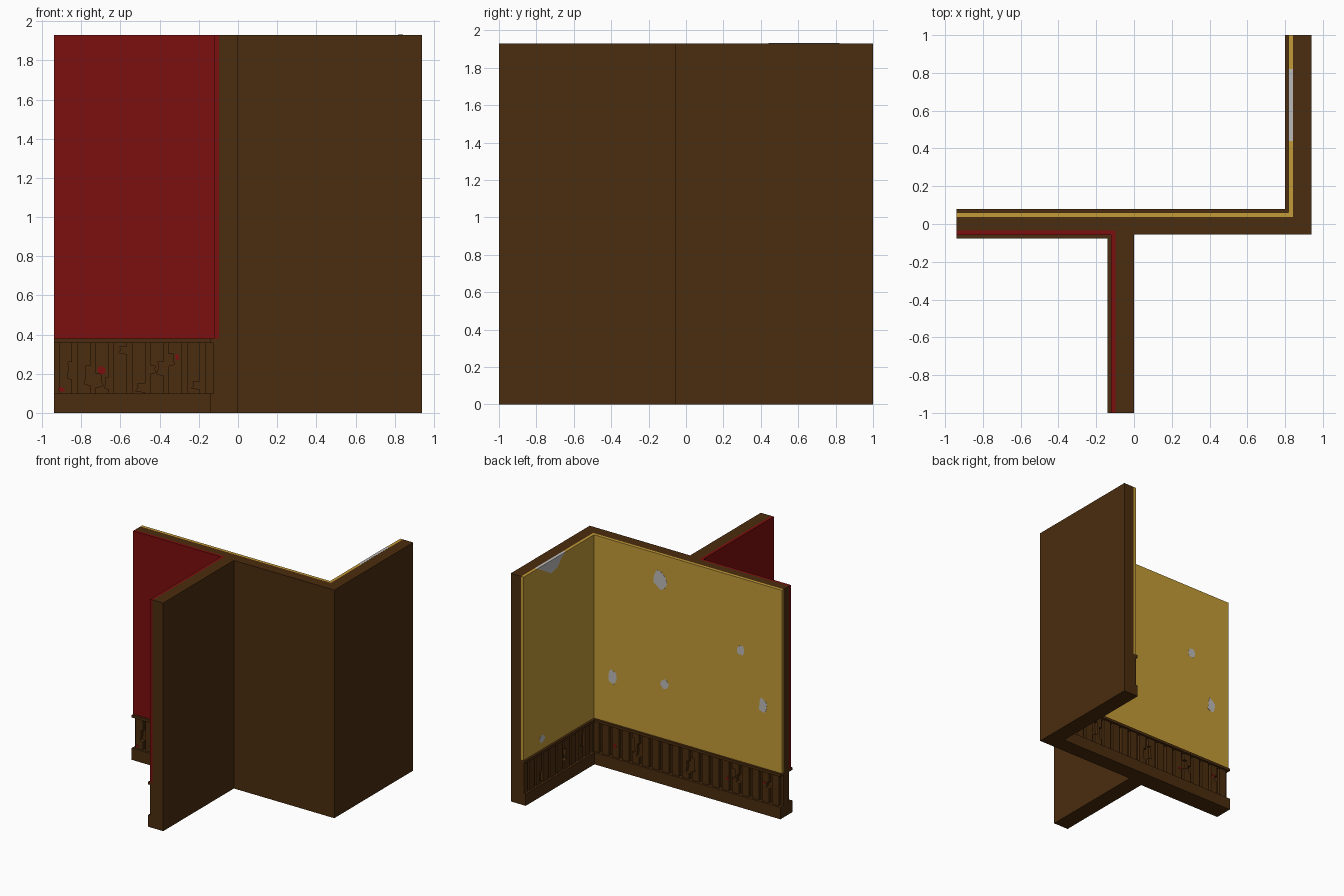
import bpy, bmesh, math, random
from mathutils import Vector

cube = bpy.data.objects.get("Cube")
if cube:
    bpy.data.objects.remove(cube, do_unlink=True)
random.seed(4)


def material(name, rgb):
    m = bpy.data.materials.new(name)
    m.use_nodes = True
    m.diffuse_color = (*rgb, 1)
    m.node_tree.nodes["Principled BSDF"].inputs["Base Color"].default_value = (*rgb, 1)
    return m


WOOD = material("dark wood", (0.069, 0.025, 0.0044))
RED = material("red paint", (0.202, 0.0044, 0.0044))
YELLOW = material("yellow plaster", (0.55, 0.33, 0.04))
GREY = material("bare grey plaster", (0.51, 0.50, 0.49))

HEIGHT, RAIL, BASE = 1.93, 0.38, 0.10
PITCH, GROOVE = 0.0935, 0.026
SKIN, SLAT, TRIM = 0.024, 0.026, 0.043     # outward thickness from the wall core

# Wall sides: origin, along-wall axis, outward axis
X, Y, Z = Vector((1, 0, 0)), Vector((0, 1, 0)), Vector((0, 0, 1))
BACK = (Y * 0.037, X, Y)
SIDE = (X * 0.843, Y, -X)
FRONT = (Y * -0.035, X, -Y)
SPUR = (X * -0.098, Y, -X)
FLOOR = (Vector(), X, Z)


def prism(name, frame, outlines, d0, d1, mat):
    """Extrude outlines drawn on a wall side (or in plan) from depth d0 to d1."""
    origin, along, out = frame
    up = Y if frame is FLOOR else Z
    bm = bmesh.new()
    for pts in outlines:
        low = [bm.verts.new(origin + along * u + up * v + out * d0) for u, v in pts]
        top = [bm.verts.new(origin + along * u + up * v + out * d1) for u, v in pts]
        bm.faces.new(low)
        bm.faces.new(top)
        n = len(pts)
        for i in range(n):
            j = (i + 1) % n
            bm.faces.new((low[i], low[j], top[j], top[i]))
    bmesh.ops.recalc_face_normals(bm, faces=bm.faces)
    me = bpy.data.meshes.new(name)
    bm.to_mesh(me)
    bm.free()
    me.materials.append(mat)
    ob = bpy.data.objects.new(name, me)
    bpy.context.collection.objects.link(ob)
    return ob


def rect(u0, u1, v0, v1):
    return [(u0, v0), (u1, v0), (u1, v1), (u0, v1)]


def blob(u, v, w, h, n=11):
    """Ragged chip outline."""
    pts = []
    for i in range(n):
        a = 2 * math.pi * i / n
        r = random.uniform(0.7, 1.1) / 2
        pts.append((u + w * r * math.cos(a), v + h * r * math.sin(a)))
    return pts


def edge(u, bites, side):
    """One slat edge, bottom to top; a bite widens the groove next to it."""
    pts = [(u, BASE - 0.005)]
    for g, z0, z1, depth in sorted(bites, key=lambda b: b[1]):
        if abs(g - u) < GROOVE and depth * side > 0:
            pts += [(u, z0), (u + depth, z0 + 0.008),
                    (u + depth * 0.7, (z0 + z1) / 2), (u + depth * 0.8, z1), (u, z1)]
    return pts + [(u, RAIL - 0.018)]


def slats(lo, hi, bites):
    outlines = []
    g = -0.18 - PITCH * 10
    while g < hi:
        l, r = max(g + GROOVE / 2, lo), min(g + PITCH - GROOVE / 2, hi)
        if r - l > 0.008:
            outlines.append(edge(l, bites, 1) + edge(r, bites, -1)[::-1])
        g += PITCH
    return outlines


# Wall core, one plan outline
prism("wall_core", FLOOR, [[(-0.94, 0.037), (0.843, 0.037), (0.843, 1), (0.94, 1),
      (0.94, -0.055), (0, -0.055), (0, -1), (-0.098, -1), (-0.098, -0.035),
      (-0.94, -0.035)]], 0, HEIGHT, WOOD)

# Broken slats: groove position, bottom, top, signed width
back_bites = [(0.474, 0.19, 0.31, -0.03), (0.381, 0.16, 0.27, 0.025),
              (-0.087, 0.17, 0.29, -0.03), (-0.087, 0.15, 0.25, 0.03),
              (-0.461, 0.22, 0.30, -0.04), (-0.554, 0.19, 0.26, 0.025),
              (-0.835, 0.22, 0.27, 0.03)]
side_bites = [(0.194, 0.20, 0.30, 0.03), (0.474, 0.17, 0.27, -0.03), (0.755, 0.12, 0.2, 0.025)]
front_bites = [(-0.835, 0.17, 0.26, -0.025), (-0.741, 0.14, 0.24, -0.03),
               (-0.741, 0.13, 0.20, 0.04), (-0.648, 0.12, 0.18, -0.02),
               (-0.554, 0.30, 0.34, -0.045), (-0.461, 0.105, 0.15, -0.05),
               (-0.461, 0.20, 0.24, 0.03), (-0.367, 0.19, 0.26, -0.035),
               (-0.367, 0.24, 0.30, 0.03), (-0.180, 0.12, 0.16, -0.045)]
spur_bites = [(-0.835, 0.2, 0.3, 0.03), (-0.554, 0.14, 0.24, -0.03), (-0.274, 0.22, 0.29, 0.03)]

# Per side: name, frame, skin range, trim range, slat range, skin colour, bites
for name, frame, skin, trim, slat, mat, bites in (
        ("back", BACK, (-0.94, 0.819), (-0.94, 0.80), (-0.94, 0.817), YELLOW, back_bites),
        ("side", SIDE, (0.037, 1), (0.037, 1), (0.037, 1), YELLOW, side_bites),
        ("front", FRONT, (-0.94, -0.098), (-0.94, -0.098), (-0.94, -0.124), RED, front_bites),
        ("spur", SPUR, (-1, -0.059), (-1, -0.078), (-1, -0.035), RED, spur_bites)):
    prism(name + "_wall_skin", frame, [rect(*skin, RAIL, HEIGHT)], 0, SKIN, mat)
    prism(name + "_skirting", frame, [rect(*trim, 0, BASE)], 0, TRIM, WOOD)
    prism(name + "_rail", frame, [rect(*trim, RAIL - 0.022, RAIL)], 0, TRIM, WOOD)
    prism(name + "_slats", frame, slats(*slat, bites), 0, SLAT, WOOD)

# Chips where the yellow has fallen away
prism("back_chips", BACK, [blob(*c) for c in (
    (0.205, 1.72, 0.14, 0.18), (-0.55, 1.32, 0.075, 0.10), (0.643, 0.77, 0.08, 0.14),
    (0.16, 0.84, 0.075, 0.09), (-0.763, 0.91, 0.085, 0.14))], SKIN - 0.002, SKIN + 0.001, GREY)
prism("side_chip", SIDE, [blob(0.755, 0.47, 0.085, 0.07)], SKIN - 0.002, SKIN + 0.001, GREY)
prism("side_top_chip", SIDE, [[(0.82, 1.931), (0.73, 1.88), (0.63, 1.82), (0.55, 1.84),
      (0.50, 1.90), (0.44, 1.931)]], 0.001, SKIN + 0.001, GREY)

# Red flecks on the panelling
for name, frame, flecks in (
        ("front_flecks", FRONT, ((-0.695, 0.215, 0.055, 0.05), (-0.90, 0.12, 0.035, 0.025),
                                 (-0.31, 0.285, 0.025, 0.03))),
        ("back_flecks", BACK, ((0.62, 0.20, 0.035, 0.04), (-0.43, 0.206, 0.04, 0.03),
                               (-0.78, 0.26, 0.03, 0.03))),
        ("spur_flecks", SPUR, ((-0.70, 0.22, 0.04, 0.04), (-0.31, 0.25, 0.03, 0.03)))):
    prism(name, frame, [blob(*f, n=7) for f in flecks], SLAT - 0.003, SLAT + 0.002, RED)
